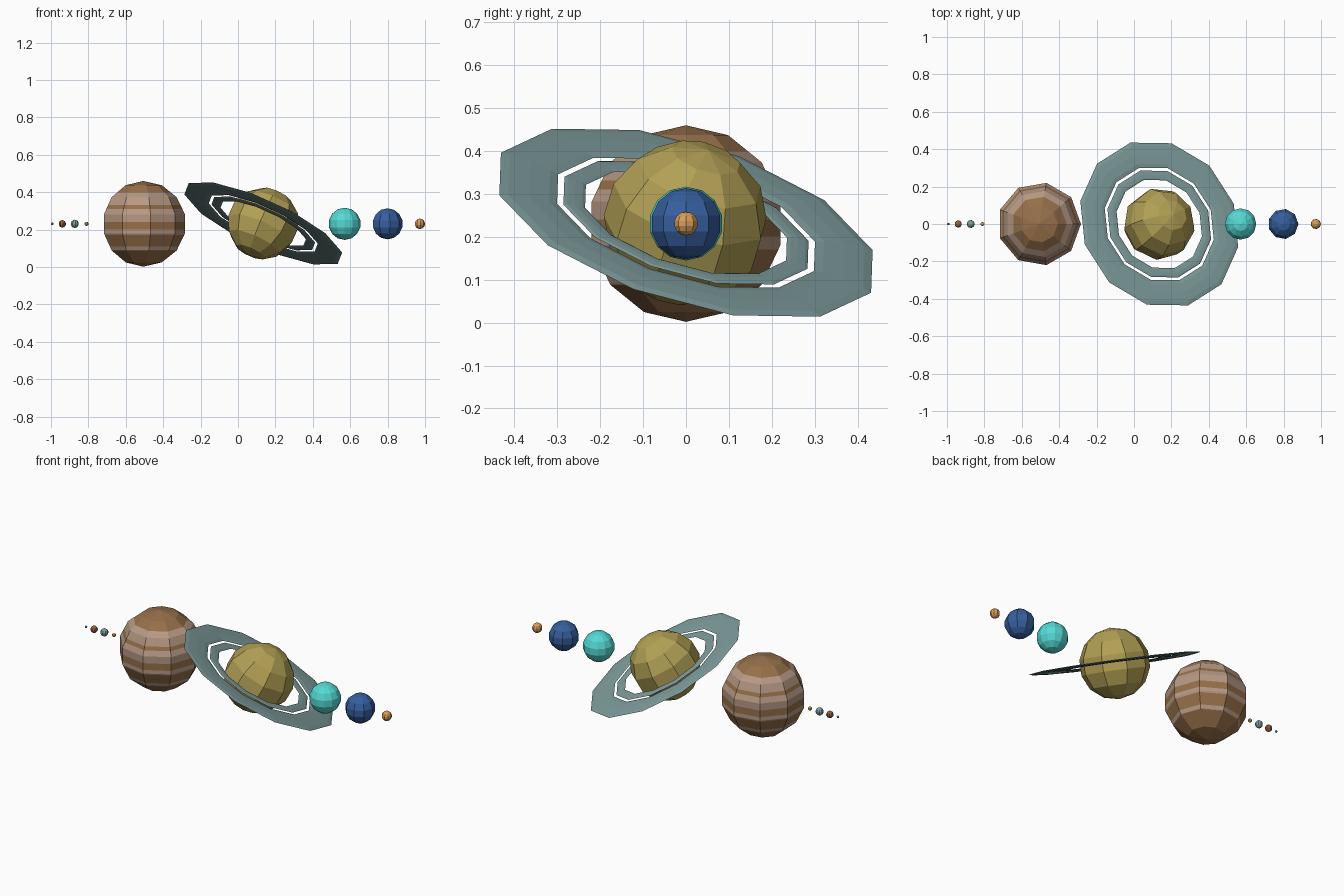
import bpy, bmesh, math
from mathutils import Vector, Matrix

if "Cube" in bpy.data.objects:
    bpy.data.objects.remove(bpy.data.objects["Cube"])

Z = 0.231  # common centre height


def material(name, rgb):
    lin = [((c / 255 + 0.055) / 1.055) ** 2.4 for c in rgb]
    m = bpy.data.materials.new(name)
    m.diffuse_color = (*lin, 1)
    m.use_nodes = True
    m.node_tree.nodes["Principled BSDF"].inputs["Base Color"].default_value = m.diffuse_color
    return m


BROWN = material("band brown", (150, 112, 74))
TAN = material("band tan", (182, 152, 132))
OLIVE = material("olive gold", (178, 160, 85))
TEAL = material("grey teal", (126, 156, 156))
CYAN = material("cyan", (84, 217, 212))
BLUE = material("deep blue", (54, 94, 158))
ORANGE = material("orange", (215, 158, 90))
RUST = material("rust", (155, 98, 58))


def lathe(profile, segs, closed):
    """Revolve (radius, z) points around z with flat faces."""
    bm = bmesh.new()
    rows = []
    for r, z in profile:
        if r < 1e-6:
            rows.append([bm.verts.new((0, 0, z))] * segs)
        else:
            rows.append([bm.verts.new((r * math.cos(2 * math.pi * i / segs),
                                       r * math.sin(2 * math.pi * i / segs), z))
                         for i in range(segs)])
    n = len(rows)
    for a in range(n if closed else n - 1):
        b = (a + 1) % n
        for i in range(segs):
            j = (i + 1) % segs
            quad = [rows[a][i], rows[a][j], rows[b][j], rows[b][i]]
            bm.faces.new(list(dict.fromkeys(quad)))
    bmesh.ops.recalc_face_normals(bm, faces=bm.faces)
    return bm


def finish(bm, name, mats, matrix):
    me = bpy.data.meshes.new(name)
    bm.to_mesh(me)
    bm.free()
    for m in mats:
        me.materials.append(m)
    ob = bpy.data.objects.new(name, me)
    ob.matrix_world = matrix
    bpy.context.collection.objects.link(ob)
    return ob


def ball(r, segs=9, rings=7):
    prof = [(r * math.sin(math.pi * k / rings), r * math.cos(math.pi * k / rings))
            for k in range(rings + 1)]
    return lathe([(abs(p), z) for p, z in prof], segs, False)


# Plain planets: name, x, radius, segments, colour
for name, x, r, segs, mat in [
    ("innermost_planet", -0.993, 0.007, 9, TEAL),
    ("second_planet", -0.94, 0.020, 9, RUST),
    ("third_planet", -0.873, 0.022, 9, TEAL),
    ("fourth_planet", -0.81, 0.011, 9, ORANGE),
    ("cyan_planet", 0.57, 0.086, 12, CYAN),
    ("blue_planet", 0.798, 0.083, 9, BLUE),
    ("dwarf_planet", 0.972, 0.028, 9, ORANGE),
]:
    finish(ball(r, segs), name, [mat], Matrix.Translation((x, 0, Z)))

# Banded giant: stripes cut at set heights
stripes = [(0.10, 0.168), (0.01, 0.08), (-0.06, -0.03), (-0.14, -0.12)]
bm = ball(0.229)
for pair in stripes:
    for h in pair:
        bmesh.ops.bisect_plane(bm, geom=bm.verts[:] + bm.edges[:] + bm.faces[:],
                               plane_co=(0, 0, h), plane_no=(0, 0, 1))
for f in bm.faces:
    h = f.calc_center_median().z
    f.material_index = int(any(a < h < b for a, b in stripes))
finish(bm, "banded_giant", [BROWN, TAN], Matrix.Translation((-0.507, 0, Z)))

# Tilted frame shared by the ringed giant and its rings
n = Vector((0.40, 0.27, 0.874)).normalized()
u = Vector((-0.155, 0.438, -0.064))
u = (u - n * u.dot(n)).normalized()
v = n.cross(u)
tilt = Matrix((u, v, n)).transposed().to_4x4()
frame = Matrix.Translation((0.135, 0, Z + 0.002)) @ tilt

finish(ball(0.193), "ringed_giant", [OLIVE], frame)


# Flattened 12-sided rings with thin tapered edges
def ring(name, r0, r1, t):
    mid, half = (r0 + r1) / 2, (r1 - r0) / 2
    prof = [(mid + half * math.cos(k * math.pi / 4), t * math.sin(k * math.pi / 4))
            for k in range(8)]
    finish(lathe(prof, 12, True), name, [TEAL], frame)


ring("outer_ring", 0.322, 0.466, 0.006)
ring("inner_ring", 0.252, 0.306, 0.004)
